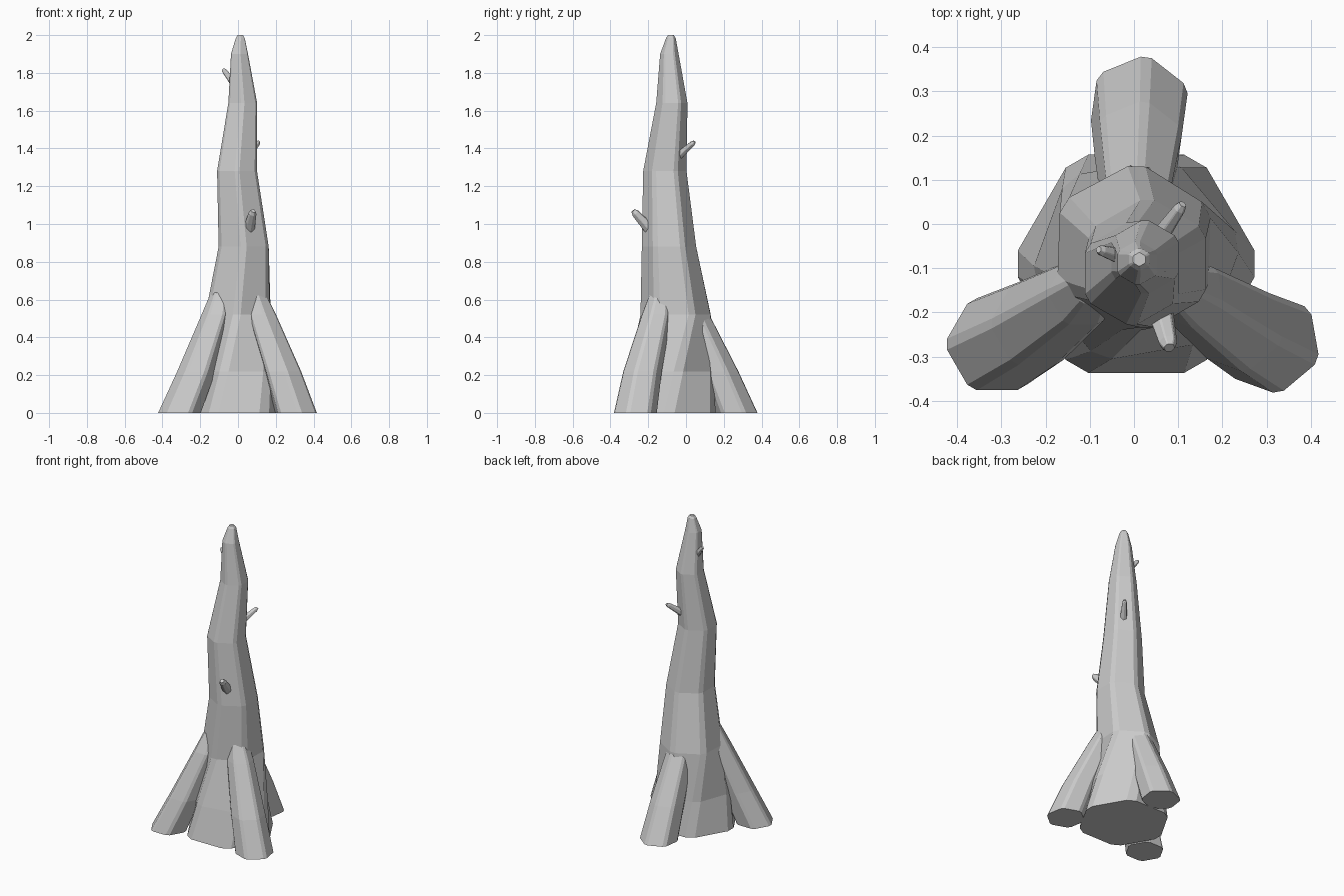
import bpy
from math import radians, cos, sin
from mathutils import Vector

if "Cube" in bpy.data.objects:
    bpy.data.objects.remove(bpy.data.objects["Cube"])


def hexagon(center, radius, turn, u, v, chamfer=0.12):
    """Six-sided ring with slightly chamfered corners."""
    corners = []
    for i in range(6):
        a = radians(turn + 60 * i)
        corners.append(Vector(center) + radius * (cos(a) * u + sin(a) * v))
    ring = []
    for i, c in enumerate(corners):
        ring.append(c.lerp(corners[i - 1], chamfer))
        ring.append(c.lerp(corners[(i + 1) % 6], chamfer))
    return ring


def tube(name, rings):
    """Skin a stack of equal rings and cap both ends."""
    n = len(rings[0])
    verts = [p for r in rings for p in r]
    faces = [list(range(n))[::-1]]
    for k in range(len(rings) - 1):
        for i in range(n):
            j = (i + 1) % n
            faces.append((k * n + i, k * n + j, (k + 1) * n + j, (k + 1) * n + i))
    faces.append([(len(rings) - 1) * n + i for i in range(n)])
    mesh = bpy.data.meshes.new(name)
    mesh.from_pydata(verts, [], faces)
    ob = bpy.data.objects.new(name, mesh)
    bpy.context.collection.objects.link(ob)
    return ob


X, Y = Vector((1, 0, 0)), Vector((0, 1, 0))


def upright(name, stations):
    """Horizontal rings: (x, y, z, radius, turn)."""
    tube(name, [hexagon((x, y, z), r, t, X, Y) for x, y, z, r, t in stations])


# Trunk, crooked and tapering
upright("trunk", [
    (0.005, -0.09, 0.0, 0.285, 0),
    (0.005, -0.08, 0.22, 0.245, 10),
    (0.0, -0.055, 0.52, 0.197, 28),
    (0.03, -0.09, 0.88, 0.153, 30),
    (-0.005, -0.112, 1.28, 0.122, 30),
    (0.025, -0.075, 1.64, 0.088, 30),
    (0.008, -0.088, 1.90, 0.052, 30),
    (0.012, -0.08, 1.985, 0.027, 30),
    (0.012, -0.08, 2.0, 0.016, 30),
])


# Buttress roots leaning into the trunk
def root(name, path, turn):
    radii = (0.12, 0.108, 0.083, 0.058, 0.035)
    heights = (0, 0.22, 0.52, 0.635, 0.66)
    upright(name, [(x, y, z, r, turn) for (x, y), z, r in zip(path, heights, radii)])


root("left_root", [(-0.31, -0.272), (-0.22, -0.225), (-0.115, -0.155),
                   (-0.09, -0.13), (-0.085, -0.125)], 0)
root("right_root", [(0.307, -0.268), (0.235, -0.23), (0.125, -0.155),
                    (0.09, -0.135), (0.085, -0.13)], -20)
root("back_root", [(0.012, 0.265), (0.01, 0.175), (0.005, 0.045),
                   (0.0, 0.01), (0.0, 0.0)], 22)


# Broken twigs
def twig(name, base, tip, r0, r1):
    base, tip = Vector(base), Vector(tip)
    d = (tip - base).normalized()
    u = d.orthogonal().normalized()
    v = d.cross(u)
    tube(name, [hexagon(base, r0, 0, u, v),
                hexagon(base.lerp(tip, 0.88), r1, 0, u, v),
                hexagon(tip, r1 * 0.6, 0, u, v)])


twig("lower_twig", (0.055, -0.18, 0.96), (0.08, -0.28, 1.07), 0.034, 0.022)
twig("middle_twig", (0.05, -0.04, 1.36), (0.11, 0.045, 1.435), 0.024, 0.015)
twig("upper_twig", (-0.025, -0.075, 1.75), (-0.08, -0.058, 1.82), 0.021, 0.013)
